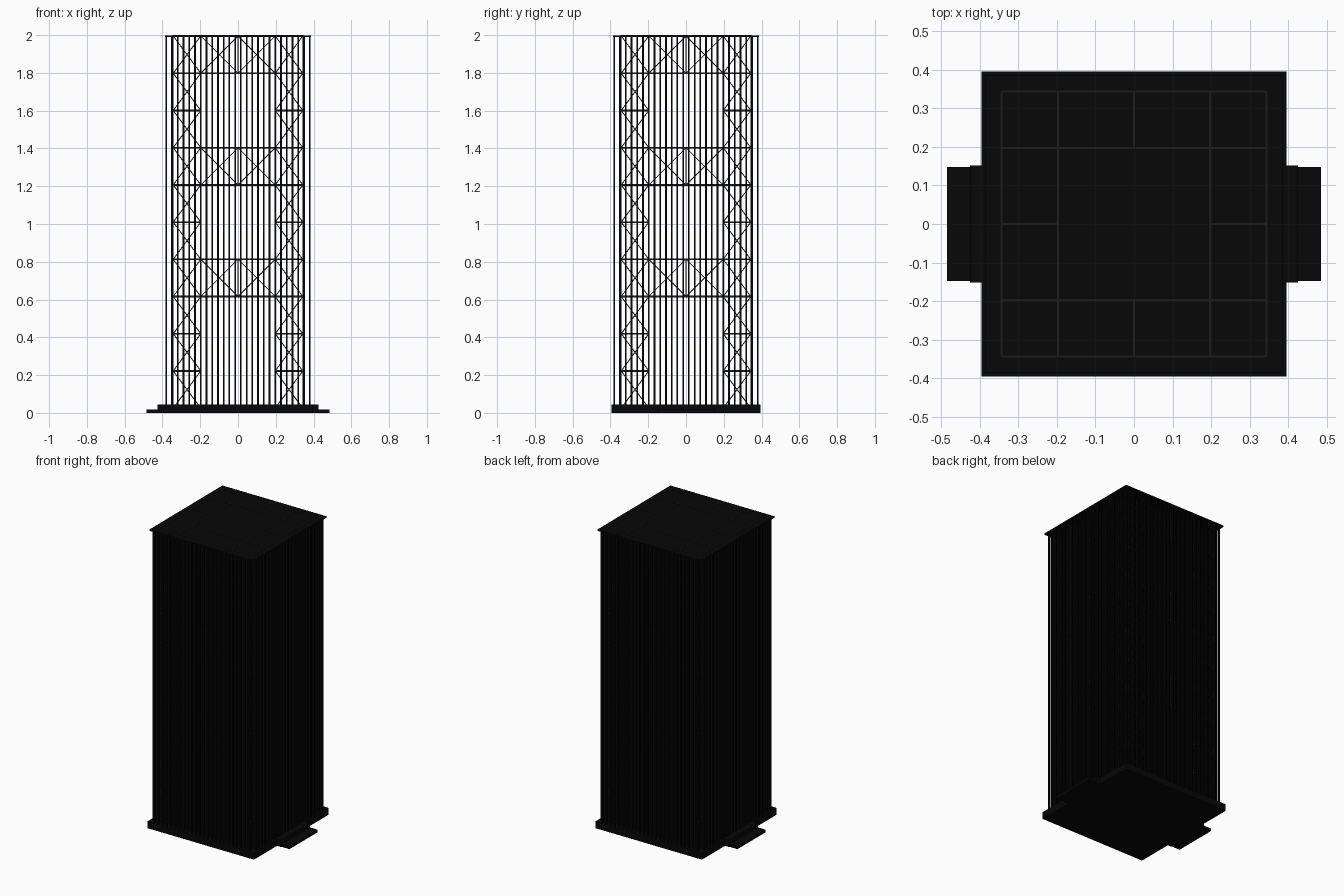
import bpy, bmesh
from mathutils import Vector, Matrix

if "Cube" in bpy.data.objects:
    bpy.data.objects.remove(bpy.data.objects["Cube"])


def material(name, value):
    m = bpy.data.materials.new(name)
    m.diffuse_color = (value, value, value, 1)
    m.use_nodes = True
    m.node_tree.nodes["Principled BSDF"].inputs["Base Color"].default_value = m.diffuse_color
    return m


dark = material("dark_metal", 0.002)
steel = material("truss_steel", 0.012)


def add_box(bm, lo, hi):
    lo, hi = Vector(lo), Vector(hi)
    mat = Matrix.Translation((lo + hi) / 2) @ Matrix.Diagonal((*(hi - lo), 1))
    bmesh.ops.create_cube(bm, size=1, matrix=mat)


def add_bar(bm, p, q, w, h=None):
    p, q = Vector(p), Vector(q)
    d = q - p
    rot = d.to_track_quat('Z', 'Y').to_matrix().to_4x4()
    mat = Matrix.Translation((p + q) / 2) @ rot @ Matrix.Diagonal((w, h or w, d.length, 1))
    bmesh.ops.create_cube(bm, size=1, matrix=mat)


def finish(name, bm, mat):
    me = bpy.data.meshes.new(name)
    bm.to_mesh(me)
    bm.free()
    me.materials.append(mat)
    bpy.context.collection.objects.link(bpy.data.objects.new(name, me))


def box_object(name, lo, hi):
    bm = bmesh.new()
    add_box(bm, lo, hi)
    finish(name, bm, dark)


# Base slab, entrance landings and steps on both sides
box_object("base_slab", (-0.395, -0.395, 0), (0.395, 0.395, 0.045))
for side, s in (("left", -1), ("right", 1)):
    for part, x, y, z in (("landing", 0.425, 0.152, 0.045), ("step", 0.485, 0.148, 0.018)):
        xs = sorted((s * 0.39, s * x))
        box_object(f"{side}_{part}", (xs[0], -y, 0), (xs[1], y, z))

# Thin roof
box_object("roof", (-0.386, -0.386, 1.989), (0.386, 0.386, 1.998))

# Dense square grid of slim columns, open at the four corners
R, N, W = 0.38, 25, 0.0045
bm = bmesh.new()
for i in range(N + 1):
    for j in range(N + 1):
        if i in (0, N) and j in (0, N):
            continue
        x, y = -R + 2 * R * i / N, -R + 2 * R * j / N
        add_box(bm, (x - W, y - W, 0.04), (x + W, y + W, 1.992))
finish("column_grid", bm, dark)

# Truss frame: four braced corner towers joined by bridge trusses
OUT, INN = 0.343, 0.197
POST, CHORD, THIN = 0.005, (0.005, 0.009), 0.005
levels = [0.025 + 0.197 * i for i in range(11)]
levels[-1] = 1.9955
planes = (-OUT, -INN, INN, OUT)


def cross(bm, point, a, b, z0, z1):
    add_bar(bm, point(a, z0), point(b, z1), THIN)
    add_bar(bm, point(b, z0), point(a, z1), THIN)


bm = bmesh.new()
for x in planes:
    for y in planes:
        add_bar(bm, (x, y, 0.03), (x, y, 1.995), POST)
finish("truss_posts", bm, steel)

bm_tower, bm_bridge = bmesh.new(), bmesh.new()
for c in planes:
    for point in (lambda t, z, c=c: (t, c, z), lambda t, z, c=c: (c, t, z)):
        # Corner tower bracing
        for z0, z1 in zip(levels, levels[1:]):
            for a, b in ((-OUT, -INN), (INN, OUT)):
                add_bar(bm_tower, point(a, z1), point(b, z1), *CHORD)
                cross(bm_tower, point, a, b, z0, z1)
        # Bridge trusses
        for k in (3, 6, 9):
            z0, z1 = levels[k], levels[k + 1]
            for z in (z0, z1):
                add_bar(bm_bridge, point(-INN, z), point(INN, z), *CHORD)
            add_bar(bm_bridge, point(0, z0), point(0, z1), POST)
            cross(bm_bridge, point, -INN, 0, z0, z1)
            cross(bm_bridge, point, 0, INN, z0, z1)
# Ties between the outer and inner bridge trusses
for k in (3, 6, 9):
    for z in (levels[k], levels[k + 1]):
        for s in (-1, 1):
            add_bar(bm_bridge, (0, s * INN, z), (0, s * OUT, z), *CHORD)
            add_bar(bm_bridge, (s * INN, 0, z), (s * OUT, 0, z), *CHORD)
finish("corner_tower_bracing", bm_tower, steel)
finish("bridge_trusses", bm_bridge, steel)
